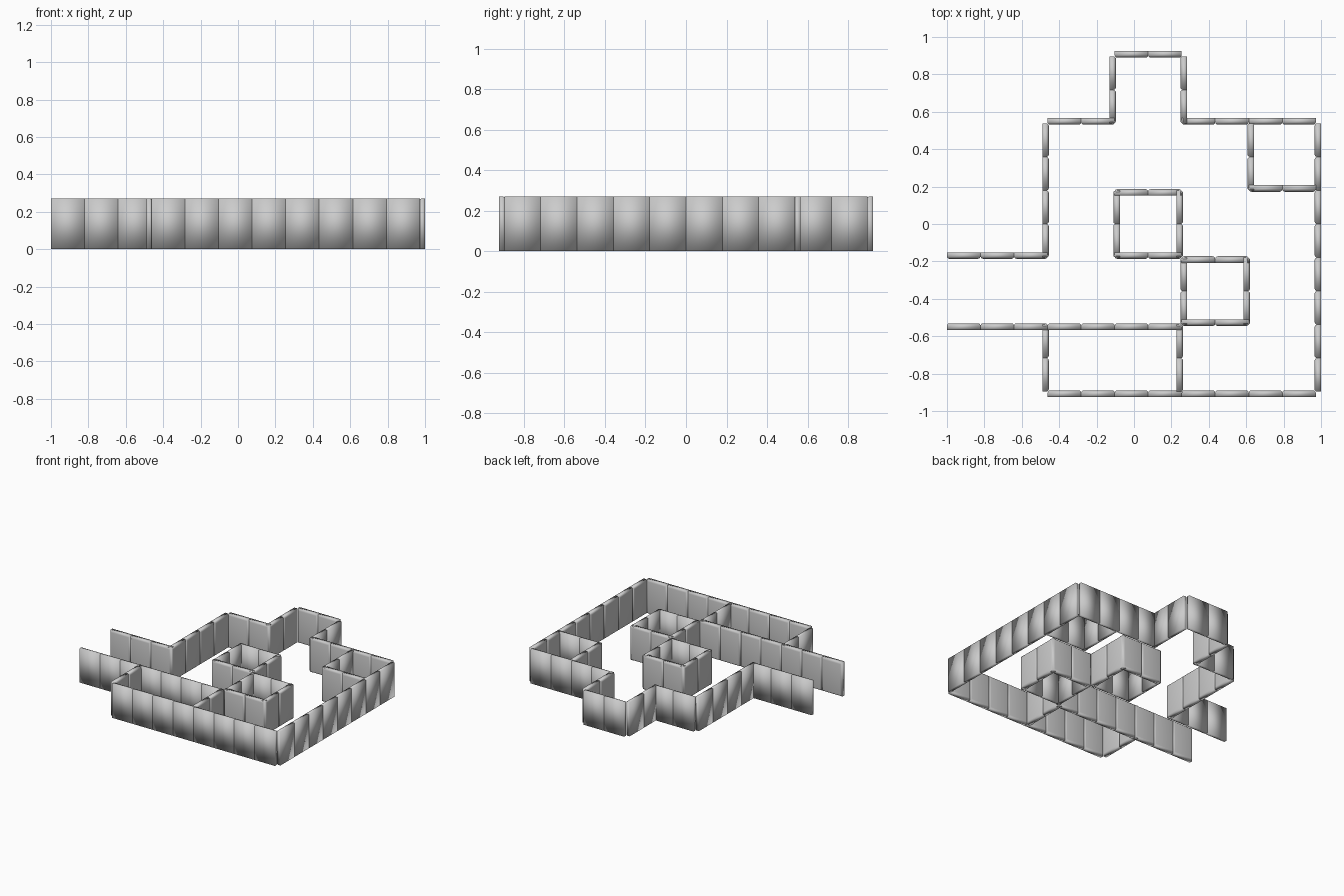
import bpy, bmesh, math
from mathutils import Matrix

cube = bpy.data.objects.get("Cube")
if cube:
    bpy.data.objects.remove(cube)

STEP, THICK, HEIGHT = 0.1793, 0.035, 0.27   # panel length, depth, height
PROUD = 0.007                               # how far the front stands out
X0, Y0 = -1.0, -5 * STEP                    # floor grid origin

# Plain grey wall colour
grey = bpy.data.materials.new("wall_grey")
grey.use_nodes = True
colour = (0.6, 0.6, 0.6, 1)
grey.diffuse_color = colour
grey.node_tree.nodes["Principled BSDF"].inputs["Base Color"].default_value = colour


def make_panel():
    """One wall panel along +x: flat back, rounded rim on the -y front."""
    bm = bmesh.new()
    bmesh.ops.create_cube(bm, size=1)
    bm.transform(Matrix.Translation((STEP / 2, THICK / 2 - PROUD, HEIGHT / 2))
                 @ Matrix.Diagonal((STEP, THICK, HEIGHT, 1)))
    rim = [e for e in bm.edges if all(v.co.y < 0 for v in e.verts)]
    bmesh.ops.bevel(bm, geom=rim, offset=0.014, segments=3, profile=0.5,
                    affect='EDGES')
    for f in bm.faces:
        f.smooth = True
    mesh = bpy.data.meshes.new("wall_panel")
    bm.to_mesh(mesh)
    bm.free()
    mesh.materials.append(grey)
    return mesh


panel = make_panel()
ANGLE = {'E': 0, 'N': 90, 'W': 180, 'S': 270}
TURN = ['N', 'W', 'S', 'E']


def wall(name, i, j, heading, count):
    """Row of panels from a grid point; the front is on the right-hand side."""
    ob = bpy.data.objects.new(name, panel)
    bpy.context.collection.objects.link(ob)
    ob.location = (X0 + i * STEP, Y0 + j * STEP, 0)
    ob.rotation_euler.z = math.radians(ANGLE[heading])
    row = ob.modifiers.new("row", 'ARRAY')
    row.count = count
    row.use_relative_offset = False
    row.use_constant_offset = True
    row.constant_offset_displace = (STEP, 0, 0)


def pillar(name, i, j):
    """Square block of four two-panel walls facing outward."""
    for side, (di, dj, h) in {"front": (0, 0, 'E'), "left": (2, 0, 'N'),
                              "back": (2, 2, 'W'), "right": (0, 2, 'S')}.items():
        wall(f"{name}_{side}", i + di, j + dj, h, 2)


# Outer walls
wall("entry_back_wall", 0, 4, 'E', 3)
wall("entry_front_wall", 7, 2, 'W', 7)
wall("hall_right_wall", 3, 4, 'N', 4)
wall("hall_back_right_wall", 3, 8, 'E', 2)
wall("alcove_right_wall", 5, 8, 'N', 2)
wall("alcove_back_wall", 5, 10, 'E', 2)
wall("alcove_left_wall", 7, 10, 'S', 2)
wall("hall_back_left_wall", 7, 8, 'E', 4)
wall("hall_left_wall", 11, 8, 'S', 8)
wall("front_wall", 11, 0, 'W', 8)

# Partitions of the two side rooms
wall("corner_room_front_wall", 9, 6, 'E', 2)
wall("corner_room_right_wall", 9, 8, 'S', 2)
wall("front_room_right_wall", 3, 0, 'N', 2)
wall("front_room_left_wall", 7, 0, 'N', 2)

# Free-standing blocks
pillar("centre_block", 5, 4)
pillar("left_block", 7, 2)
